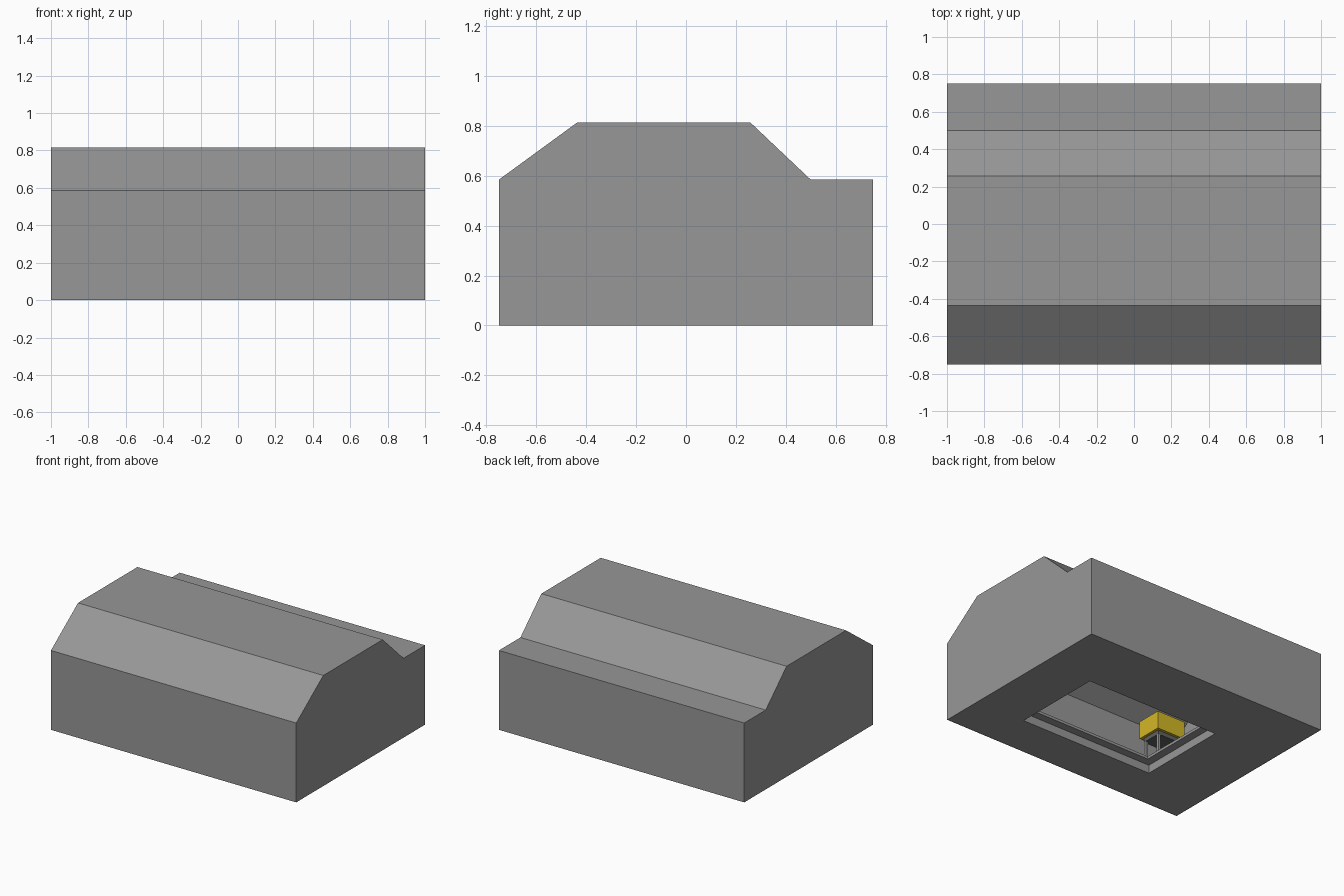
import bpy, bmesh

if "Cube" in bpy.data.objects:
    bpy.data.objects.remove(bpy.data.objects["Cube"])


def material(name, rgb):
    m = bpy.data.materials.new(name)
    m.diffuse_color = (*rgb, 1)
    m.use_nodes = True
    m.node_tree.nodes["Principled BSDF"].inputs["Base Color"].default_value = m.diffuse_color
    return m


GREY = material("warm_grey", (0.31, 0.31, 0.31))
YELLOW = material("machine_yellow", (0.65, 0.48, 0.02))
DARK = material("dark_grey", (0.12, 0.12, 0.12))


def finish(bm, name, mat):
    me = bpy.data.meshes.new(name)
    bmesh.ops.recalc_face_normals(bm, faces=bm.faces)
    bm.to_mesh(me)
    bm.free()
    me.materials.append(mat)
    ob = bpy.data.objects.new(name, me)
    bpy.context.collection.objects.link(ob)
    return ob


def box(name, x0, x1, y0, y1, z0, z1, mat):
    bm = bmesh.new()
    bmesh.ops.create_cube(bm, size=1)
    for v in bm.verts:
        v.co = ((x0 + x1) / 2 + v.co.x * (x1 - x0),
                (y0 + y1) / 2 + v.co.y * (y1 - y0),
                (z0 + z1) / 2 + v.co.z * (z1 - z0))
    return finish(bm, name, mat)


def frame(name, outer, inner, z0, z1, mat):
    """Flat slab with a rectangular hole."""
    bm = bmesh.new()

    def ring(r, z):
        x0, x1, y0, y1 = r
        return [bm.verts.new((x, y, z)) for x, y in
                ((x0, y0), (x1, y0), (x1, y1), (x0, y1))]

    rings = [ring(outer, z0), ring(inner, z0), ring(inner, z1), ring(outer, z1)]
    for k in range(4):
        a, b = rings[k], rings[(k + 1) % 4]
        for i in range(4):
            j = (i + 1) % 4
            bm.faces.new((a[i], a[j], b[j], b[i]))
    return finish(bm, name, mat)


# Hall shell: thin skin swept along x, with closed gable ends
profile = [(-0.75, 0), (-0.75, 0.585), (-0.435, 0.815),
           (0.257, 0.815), (0.5, 0.585), (0.75, 0.585), (0.75, 0)]
bm = bmesh.new()
left, right = ([bm.verts.new((x, y, z)) for y, z in profile] for x in (-1, 1))
for i in range(len(profile) - 1):
    bm.faces.new((left[i], left[i + 1], right[i + 1], right[i]))
bm.faces.new(left)
bm.faces.new(right)
finish(bm, "hall_shell", GREY)

# Floor with opening, and the narrower rim above it
hole = (-0.49, 0.60, -0.43, 0.257)
inset = 0.06
rim_hole = (hole[0] + inset, hole[1] - inset, hole[2] + inset, hole[3] - inset)
frame("floor_slab", (-0.998, 0.998, -0.748, 0.748), hole, 0, 0.06, GREY)
frame("floor_rim", (-0.6, 0.7, -0.54, 0.36), rim_hole, 0.06, 0.08, GREY)

# Small yellow machine standing inside near the front corner
mx0, mx1, my0, my1 = -0.69, -0.46, -0.49, -0.30
box("machine_body", mx0, mx1, my0, my1, 0.28, 0.41, YELLOW)
box("machine_chassis", mx0 + 0.02, mx1 - 0.02, my0 + 0.02, my1 - 0.02,
    0.25, 0.28, DARK)
for i, x in enumerate((mx0 + 0.02, mx1 - 0.04)):
    for j, y in enumerate((my0 + 0.02, my1 - 0.04)):
        box(f"machine_leg_{i}{j}", x, x + 0.02, y, y + 0.02, 0.08, 0.25, GREY)
